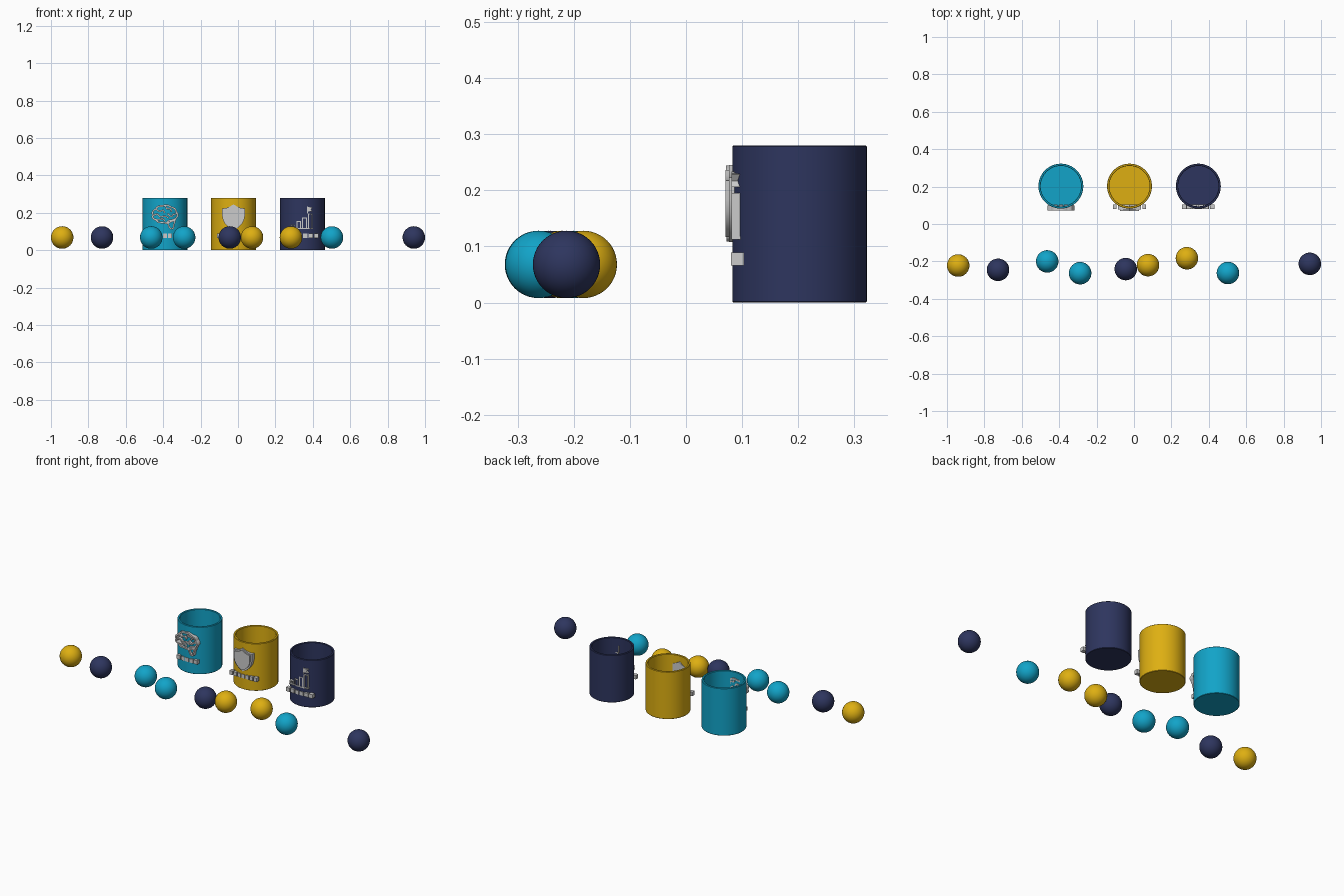
import bpy, bmesh, math
from mathutils import Vector

if "Cube" in bpy.data.objects:
    bpy.data.objects.remove(bpy.data.objects["Cube"])

def make_mat(name, rgb):
    m = bpy.data.materials.new(name)
    m.diffuse_color = (*rgb, 1)
    m.use_nodes = True
    m.node_tree.nodes["Principled BSDF"].inputs["Base Color"].default_value = m.diffuse_color
    return m

TEAL = make_mat("teal", (0.006, 0.37, 0.58))
GOLD = make_mat("gold", (0.73, 0.43, 0.006))
NAVY = make_mat("navy", (0.027, 0.036, 0.113))

def finish(name, bm, mat=None, smooth=True):
    bmesh.ops.recalc_face_normals(bm, faces=bm.faces[:])
    me = bpy.data.meshes.new(name)
    bm.to_mesh(me)
    bm.free()
    ob = bpy.data.objects.new(name, me)
    bpy.context.collection.objects.link(ob)
    if mat:
        me.materials.append(mat)
    if smooth:
        bpy.ops.object.select_all(action='DESELECT')
        ob.select_set(True)
        bpy.context.view_layer.objects.active = ob
        bpy.ops.object.shade_smooth_by_angle(angle=math.radians(35))
    return ob

def cup(name, x, y, mat, r=0.12, wall=0.012, h=0.28, n=64):
    # lathed profile: outer wall, bevelled rim, inner wall, floor
    ri, b = r - wall, 0.002
    prof = [(r - b, 0), (r, b), (r, h - b), (r - b, h), (ri + b, h), (ri, h - b), (ri, wall)]
    bm = bmesh.new()
    rings = [[bm.verts.new((x + pr * math.cos(2 * math.pi * i / n),
                            y + pr * math.sin(2 * math.pi * i / n), z)) for i in range(n)]
             for pr, z in prof]
    for a, c in zip(rings, rings[1:]):
        for i in range(n):
            j = (i + 1) % n
            bm.faces.new((a[i], a[j], c[j], c[i]))
    bm.faces.new(rings[0])
    bm.faces.new(rings[-1])
    finish(name, bm, mat)

def prism(bm, pts, x, y0, y1):
    # extrude a front-view outline along y
    f = [bm.verts.new((x + px, y0, pz)) for px, pz in pts]
    k = [bm.verts.new((x + px, y1, pz)) for px, pz in pts]
    bm.faces.new(f)
    bm.faces.new(k[::-1])
    for i in range(len(pts)):
        j = (i + 1) % len(pts)
        bm.faces.new((f[i], f[j], k[j], k[i]))

def rect(bm, x, x0, x1, z0, z1, y0, y1):
    prism(bm, [(x0, z0), (x1, z0), (x1, z1), (x0, z1)], x, y0, y1)

def spline(pts, closed, steps=5):
    P = [Vector(p) for p in pts]
    n, out = len(P), []
    get = lambda i: P[i % n] if closed else P[max(0, min(n - 1, i))]
    for i in range(n if closed else n - 1):
        a, b, c, d = (get(i + k) for k in (-1, 0, 1, 2))
        for s in range(steps):
            t = s / steps
            out.append(0.5 * (2 * b + (c - a) * t + (2 * a - 5 * b + 4 * c - d) * t * t
                              + (3 * b - a - 3 * c + d) * t ** 3))
    if not closed:
        out.append(P[-1])
    return out

def strip(bm, pts, x, w, y0, y1, closed=False):
    # raised line of constant width following a smooth path
    P = spline(pts, closed)
    n, quads = len(P), []
    for i, p in enumerate(P):
        a = P[(i - 1) % n] if closed else P[max(i - 1, 0)]
        b = P[(i + 1) % n] if closed else P[min(i + 1, n - 1)]
        t = (b - a).normalized()
        o = Vector((-t.y, t.x)) * w / 2
        l, r = p + o, p - o
        quads.append([bm.verts.new((x + q.x, y, q.y)) for q, y in ((l, y0), (r, y0), (r, y1), (l, y1))])
    for i in range(n if closed else n - 1):
        a, b = quads[i], quads[(i + 1) % n]
        for k in range(4):
            m = (k + 1) % 4
            bm.faces.new((a[k], a[m], b[m], b[k]))
    if not closed:
        bm.faces.new(quads[0])
        bm.faces.new(quads[-1][::-1])

CX, CY = (-0.391, -0.024, 0.344), 0.2025

# cups
for name, x, mat in zip(("teal_cup", "gold_cup", "navy_cup"), CX, (TEAL, GOLD, NAVY)):
    cup(name, x, CY, mat)

# balls
balls = [(-0.94, -0.222, GOLD), (-0.727, -0.245, NAVY), (-0.464, -0.2, TEAL),
         (-0.288, -0.263, TEAL), (-0.044, -0.241, NAVY), (0.075, -0.22, GOLD),
         (0.283, -0.183, GOLD), (0.502, -0.262, TEAL), (0.94, -0.213, NAVY)]
for i, (x, y, mat) in enumerate(balls):
    bm = bmesh.new()
    bmesh.ops.create_uvsphere(bm, u_segments=48, v_segments=24, radius=0.06)
    bmesh.ops.translate(bm, verts=bm.verts[:], vec=(x, y, 0.068))
    finish(f"ball_{i + 1}", bm, mat)

# brain emblem: lobed outline, folds and stem
bm = bmesh.new()
outline = []
for i in range(36):
    a = 2 * math.pi * i / 36
    k = 1 + 0.035 * math.cos(9 * a)
    outline.append((0.067 * k * math.cos(a), 0.188 + (0.051 if math.sin(a) > 0 else 0.042) * k * math.sin(a)))
strip(bm, outline, CX[0], 0.009, 0.071, 0.1, True)
folds = [[(-0.065, 0.185), (-0.04, 0.192), (-0.025, 0.178), (0.0, 0.182), (0.02, 0.172)],
         [(-0.045, 0.22), (-0.03, 0.208), (-0.01, 0.213), (0.0, 0.2)],
         [(0.005, 0.237), (0.01, 0.222), (0.03, 0.22), (0.035, 0.205)],
         [(0.065, 0.195), (0.045, 0.19), (0.035, 0.18), (0.015, 0.195)],
         [(-0.05, 0.165), (-0.03, 0.163), (-0.012, 0.168), (0.0, 0.155)],
         [(0.06, 0.17), (0.04, 0.162), (0.02, 0.158), (0.012, 0.148)],
         [(0.015, 0.148), (0.022, 0.128), (0.034, 0.113)],
         [(0.034, 0.113), (0.045, 0.118), (0.047, 0.135), (0.055, 0.155)]]
for f in folds:
    strip(bm, f, CX[0], 0.008, 0.072, 0.1)
finish("brain_emblem", bm, smooth=False)

# shield emblem: back plate with raised panel
half = [(0.0, 0.245), (0.018, 0.234), (0.038, 0.226), (0.061, 0.223), (0.061, 0.185),
        (0.056, 0.16), (0.044, 0.139), (0.025, 0.121), (0.0, 0.108)]
shield = half + [(-px, pz) for px, pz in half[-2:0:-1]]
bm = bmesh.new()
prism(bm, shield, CX[1], 0.077, 0.103)
prism(bm, [(px * 0.85, 0.178 + (pz - 0.178) * 0.87) for px, pz in shield], CX[1], 0.07, 0.08)
finish("shield_emblem", bm)

# rising bars emblem: hollow bars, baseline, flag on the tallest
bm = bmesh.new()
y0, y1, w = 0.081, 0.104, 0.005
for i, top in enumerate((0.137, 0.155, 0.174, 0.195)):
    a = -0.063 + i * 0.031
    b = a + 0.025
    rect(bm, CX[2], a, a + w, 0.117, top, y0, y1)
    rect(bm, CX[2], b - w, b, 0.117, top, y0, y1)
    rect(bm, CX[2], a, b, top - w, top, y0, y1)
rect(bm, CX[2], -0.065, 0.057, 0.112, 0.118, y0, y1)
rect(bm, CX[2], 0.024, 0.029, 0.195, 0.234, y0, y1)
prism(bm, [(0.029, 0.206), (0.055, 0.206), (0.047, 0.217), (0.055, 0.229), (0.029, 0.231)],
      CX[2], y0, 0.098)
finish("rising_bars_emblem", bm, smooth=False)

# plain raised label blocks under each emblem
for name, x, n, hw in (("teal_label", CX[0], 5, 0.07), ("gold_label", CX[1], 7, 0.092),
                       ("navy_label", CX[2], 6, 0.09)):
    bm = bmesh.new()
    pitch = 2 * hw / n
    for i in range(n):
        a = -hw + i * pitch
        rect(bm, x, a + 0.003, a + pitch - 0.003, 0.066, 0.089, 0.08, 0.103)
    finish(name, bm, smooth=False)
